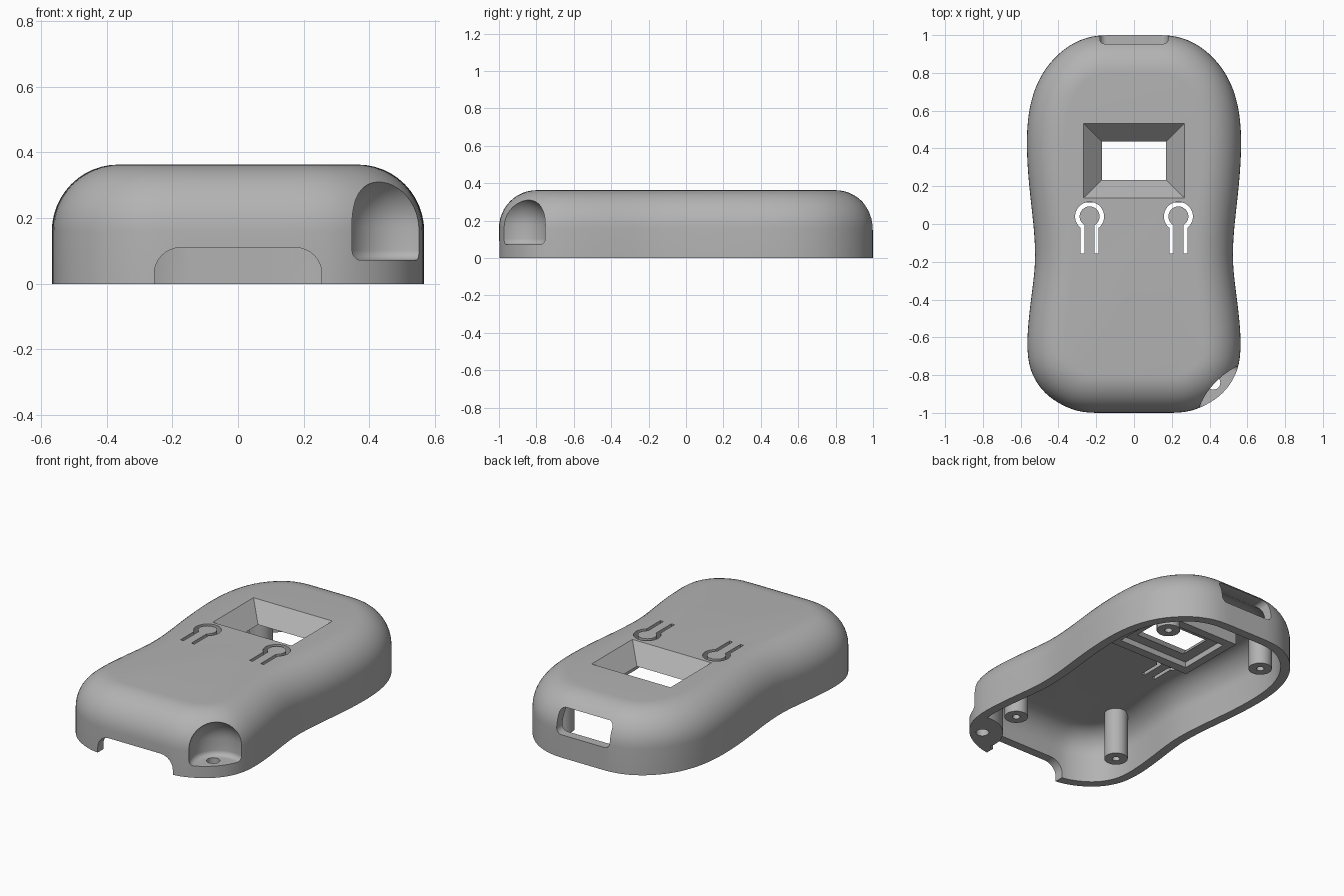
import bpy, bmesh
from math import sin, cos, pi, acos, sqrt
from mathutils import Vector

if "Cube" in bpy.data.objects:
    bpy.data.objects.remove(bpy.data.objects["Cube"])

grey = bpy.data.materials.new("plain grey")
grey.use_nodes = True
grey.diffuse_color = (0.45, 0.45, 0.45, 1)
grey.node_tree.nodes["Principled BSDF"].inputs["Base Color"].default_value = (0.45, 0.45, 0.45, 1)


# ---- helpers: every solid is a loft of equal rings, capped at both ends ----
def loft(name, rings):
    bm = bmesh.new()
    loops = [[bm.verts.new(p) for p in ring] for ring in rings]
    n = len(loops[0])
    for a, b in zip(loops, loops[1:]):
        for i in range(n):
            j = (i + 1) % n
            bm.faces.new((a[i], a[j], b[j], b[i]))
    bm.faces.new(loops[0])
    bm.faces.new(loops[-1])
    bmesh.ops.recalc_face_normals(bm, faces=bm.faces)
    mesh = bpy.data.meshes.new(name)
    bm.to_mesh(mesh)
    bm.free()
    mesh.materials.append(grey)
    ob = bpy.data.objects.new(name, mesh)
    bpy.context.collection.objects.link(ob)
    return ob


def turned(name, x, y, profile, n=40):
    return loft(name, [[(x + r * cos(2 * pi * i / n), y + r * sin(2 * pi * i / n), z)
                        for i in range(n)] for r, z in profile])


def block(name, cy, low, high):
    """Rectangular solid; low and high are (half x, half y, z)."""
    return loft(name, [[(sx * hx, cy + sy * hy, z) for sx, sy in
                        ((1, 1), (-1, 1), (-1, -1), (1, -1))] for hx, hy, z in (low, high)])


def rounded_slot(name, half_x, cz, half_z, r, y0, y1):
    pts = []
    for q, (sx, sz) in enumerate(((1, 1), (-1, 1), (-1, -1), (1, -1))):
        for k in range(9):
            a = (q + k / 8) * pi / 2
            pts.append((sx * (half_x - r) + r * cos(a), cz + sz * (half_z - r) + r * sin(a)))
    return loft(name, [[(x, y, z) for x, z in pts] for y in (y0, y1)])


def cut(target, tool):
    mod = target.modifiers.new("cut", "BOOLEAN")
    mod.operation, mod.solver, mod.object = "DIFFERENCE", "EXACT", tool
    bpy.context.view_layer.objects.active = target
    bpy.ops.object.modifier_apply(modifier=mod.name)
    bpy.data.objects.remove(tool)


# ---- waisted plan outline, smoothed as a closed cubic spline ----
half = [(0, -1), (.15, -1), (.28, -1), (.38, -.96), (.47, -.9), (.54, -.8), (.565, -.68),
        (.555, -.5), (.527, -.3), (.516, -.17), (.527, 0), (.552, .2), (.567, .42),
        (.556, .6), (.515, .74), (.45, .85), (.345, .95), (.22, 1), (.1, 1), (0, 1)]
ctrl = [Vector(p) for p in half] + [Vector((-x, y)) for x, y in half[-2:0:-1]]
outline = []
for i in range(len(ctrl)):
    p0, p1, p2, p3 = (ctrl[(i + k) % len(ctrl)] for k in range(4))
    for t in (0, .25, .5, .75):
        outline.append((p0 * (1 - t) ** 3 + p1 * (3 * t ** 3 - 6 * t * t + 4)
                        + p2 * (-3 * t ** 3 + 3 * t * t + 3 * t + 1) + p3 * t ** 3) / 6)
wide = .567 / max(p.x for p in outline)
outline = [Vector((p.x * wide, p.y)) for p in outline]


def inset(d, z):
    ring = []
    for i, p in enumerate(outline):
        t = (outline[(i + 1) % len(outline)] - outline[i - 1]).normalized()
        ring.append((p.x - t.y * d, p.y + t.x * d, z))
    return ring


def domed(name, wall, base, r, shoulder=.16, steps=12):
    arc = [(k / steps) * pi / 2 for k in range(steps + 1)]
    return loft(name, [inset(wall, base)] + [inset(wall + r * (1 - cos(a)), shoulder + r * sin(a))
                                             for a in arc])


case = domed("case_shell", 0, 0, .203)
cavity = domed("cavity", .055, -.1, .148)


# ---- cord recess: a domed upright alcove in one corner ----
CORD = (.49, -.90)


def dome(r, z=.175, steps=12):
    return [(max(r * cos(k / steps * pi / 2), .001), z + r * sin(k / steps * pi / 2))
            for k in range(steps + 1)]


# solids left standing inside the cavity
posts = [(-.34, .71), (.34, .71), (-.37, -.6), (.37, -.6)]
cut(cavity, turned("cord_housing", *CORD, [(.21, -.2)] + dome(.21)))
cut(cavity, block("window_frame", .335, (.29, .22, .225), (.29, .22, .5)))
for x, y in posts:
    cut(cavity, turned("post", x, y, [(.067, .015), (.067, .5)], 24))
cut(case, cavity)

# cord recess with a rounded floor edge, and its hole
floor_edge = [(.13 + .03 * sin(k * pi / 12), .102 - .03 * cos(k * pi / 12)) for k in range(7)]
cut(case, turned("cord_recess", *CORD, floor_edge + dome(.16)))
cut(case, turned("cord_hole", .42, -.84, [(.037, -.1), (.037, .12)], 24))

# screw holes in the posts
for x, y in posts:
    cut(case, turned("screw_hole", x, y, [(.022, -.1), (.022, .2)], 16))

# bevelled window with a seat underneath
cut(case, block("window_seat", .335, (.24, .165, .1), (.24, .165, .26)))
cut(case, block("window_bevel", .335, (.1605, .093, .25), (.36, .2875, .46)))

# front notch and back socket
cut(case, rounded_slot("front_notch", .255, 0, .11, .08, -1.2, -.88))
cut(case, rounded_slot("back_socket", .18, .215, .075, .035, .8, 1.2))


# ---- two flexible button tongues, outlined by a thin slot ----
def keyhole_side(r, leg, n=24):
    a = acos(leg / r)
    arc = [-a + (pi + 2 * a) * k / n for k in range(n + 1)]
    return [(leg, -.195)] + [(r * cos(t), r * sin(t)) for t in arc] + [(-leg, -.195)]


band = keyhole_side(.077, .048) + keyhole_side(.053, .027)[::-1]
for cx in (-.235, .235):
    cut(case, loft("button_slot", [[(cx + x, .04 + y, z) for x, y in band] for z in (.27, .45)]))

# smooth walls, crisp edges
bpy.ops.object.select_all(action="DESELECT")
case.select_set(True)
bpy.context.view_layer.objects.active = case
bpy.ops.object.shade_smooth_by_angle(angle=pi / 6)
